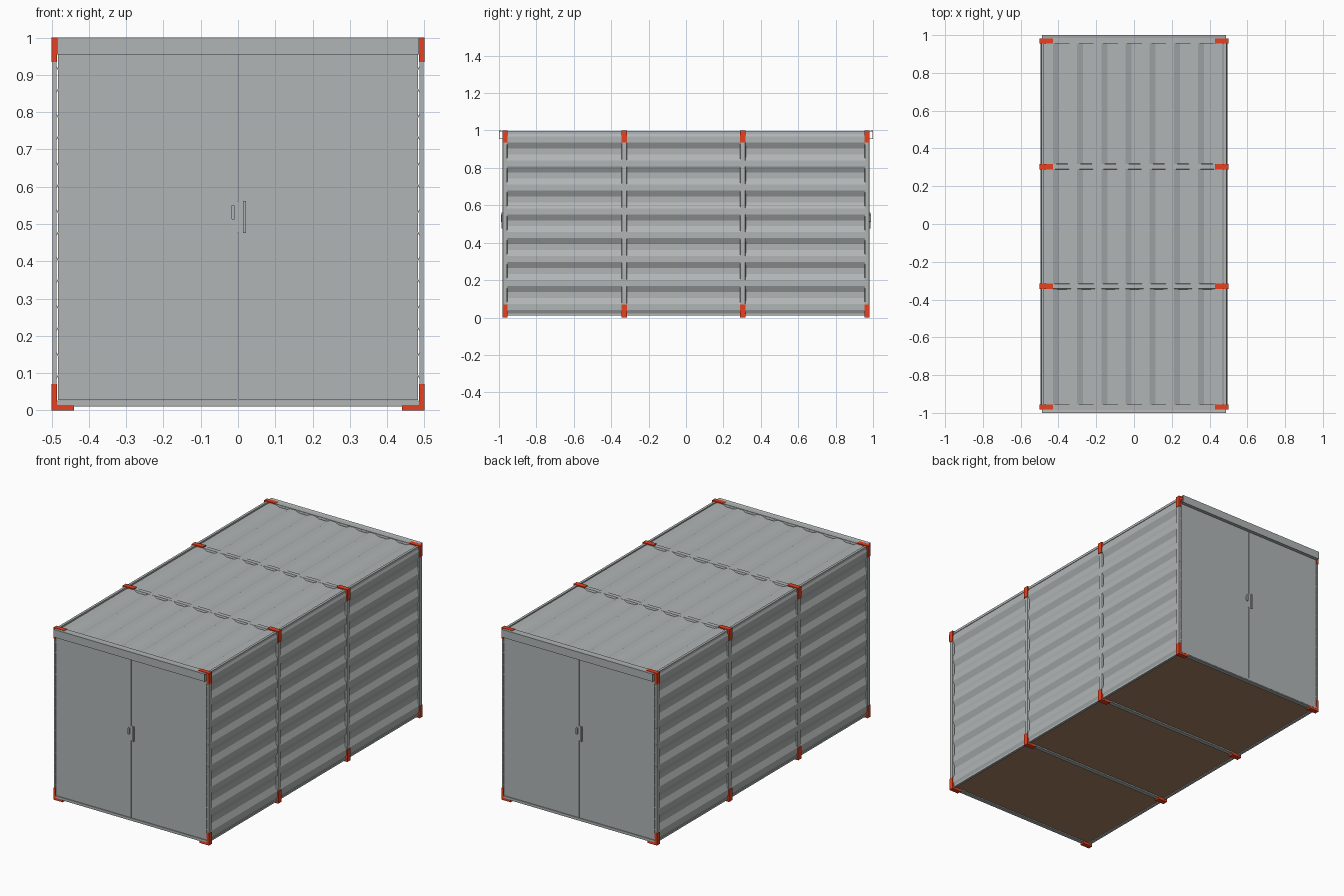
import bpy, bmesh, math
from mathutils import Matrix

if "Cube" in bpy.data.objects:
    bpy.data.objects.remove(bpy.data.objects["Cube"])


def srgb(r, g, b):
    f = lambda c: c / 12.92 if c <= 0.04045 else ((c + 0.055) / 1.055) ** 2.4
    return (f(r / 255), f(g / 255), f(b / 255), 1)


def material(name, col):
    m = bpy.data.materials.new(name)
    m.diffuse_color = srgb(*col)
    m.use_nodes = True
    m.node_tree.nodes["Principled BSDF"].inputs["Base Color"].default_value = m.diffuse_color
    return m


GREY = material("panel_grey", (177, 181, 181))
RED = material("bracket_red", (235, 66, 32))
BROWN = material("floor_brown", (165, 127, 100))


def make(name, verts, faces, mat):
    me = bpy.data.meshes.new(name)
    bm = bmesh.new()
    vs = [bm.verts.new(v) for v in verts]
    for f in faces:
        bm.faces.new([vs[i] for i in f])
    bmesh.ops.recalc_face_normals(bm, faces=bm.faces)
    bm.to_mesh(me)
    bm.free()
    me.materials.append(mat)
    ob = bpy.data.objects.new(name, me)
    bpy.context.collection.objects.link(ob)
    return ob


def prism(name, pts, axis, a, b, mat):
    """Extrude a closed 2D outline from a to b along an axis."""
    n = len(pts)

    def place(p, t):
        return {"x": (t, p[0], p[1]), "y": (p[0], t, p[1]), "z": (p[0], p[1], t)}[axis]
    verts = [place(p, a) for p in pts] + [place(p, b) for p in pts]
    faces = [(i, (i + 1) % n, n + (i + 1) % n, n + i) for i in range(n)]
    faces += [tuple(range(n)), tuple(range(n, 2 * n))]
    return make(name, verts, faces, mat)


def box(name, x0, x1, y0, y1, z0, z1, mat):
    return prism(name, [(x0, y0), (x1, y0), (x1, y1), (x0, y1)], "z", z0, z1, mat)


def wave(start, end, drop, outer, inner, period=0.128, flip=1):
    """Trapezoid corrugation: (position, depth) pairs; 'drop' is the middle of one steep band."""
    def depth(t):
        u = (flip * (t - drop) / period + 0.125) % 1.0
        if u < 0.25:
            k = u * 4
        elif u < 0.5:
            k = 1
        elif u < 0.75:
            k = 1 - (u - 0.5) * 4
        else:
            k = 0
        return inner + (outer - inner) * k
    first = drop - period / 8 - 20 * period
    knots = [first + i * period / 4 for i in range(160)]
    ts = [start] + [t for t in knots if start + 1e-4 < t < end - 1e-4] + [end]
    return [(t, depth(t)) for t in ts]


def sheet(pts, thick):
    return pts + [(t, d - thick) for t, d in reversed(pts)]


RIBS = [-0.968, -0.33, 0.304, 0.968]
END = 0.98

# corrugated side walls
side = sheet(wave(0.012, 0.985, 0.92, 0.495, 0.479), 0.002)
for s, tag in ((1, "right"), (-1, "left")):
    prism(tag + "_wall", [(s * d, z) for z, d in side], "y", -END, END, GREY)

# corrugated roof
roof = sheet(wave(-0.483, 0.483, 0.355, 0.994, 0.980, flip=-1), 0.002)
prism("roof", roof, "y", -END, END, GREY)

# floor
box("floor", -0.478, 0.478, -0.975, 0.975, 0.016, 0.024, BROWN)

# tapered posts, roof ribs and floor cross members, with red corner brackets
for i, y in enumerate(RIBS):
    ends = i in (0, 3)
    w, t = (0.0125, 0.0115) if ends else (0.0155, 0.0125)
    out = 0.498 if ends else 0.4955
    half = 0.013 if ends else 0.0145
    for s, tag in ((1, "right"), (-1, "left")):
        prism(f"{tag}_post_{i}", [(s * 0.487, y - w), (s * out, y - t),
              (s * out, y + t), (s * 0.487, y + w)], "z", 0.012, 0.99, GREY)
        # L-shaped brackets, outline in x and z
        prism(f"{tag}_top_bracket_{i}", [(s * x, z) for x, z in (
            (0.5, 0.935), (0.5, 1), (0.43, 1), (0.43, 0.986), (0.486, 0.986), (0.486, 0.935))],
            "y", y - half, y + half, RED)
        prism(f"{tag}_bottom_bracket_{i}", [(s * x, z) for x, z in (
            (0.5, 0.07), (0.5, 0), (0.44, 0), (0.44, 0.015), (0.486, 0.015), (0.486, 0.07))],
            "y", y - half, y + half, RED)
    prism(f"roof_rib_{i}", [(y - w, 0.984), (y - t, 0.9945), (y + t, 0.9945), (y + w, 0.984)],
          "x", -0.485, 0.485, GREY)
    prism(f"floor_cross_member_{i}", [(y - w, 0.018), (y - t, 0.010), (y + t, 0.010), (y + w, 0.018)],
          "x", -0.485, 0.485, GREY)

# long edge rails
for s, tag in ((1, "right"), (-1, "left")):
    a, b = sorted((s * 0.477, s * 0.491))
    box(tag + "_top_rail", a, b, -END, END, 0.982, 0.996, GREY)
    box(tag + "_bottom_rail", a, b, -END, END, 0.011, 0.022, GREY)

# both ends: the back is the front turned half a circle
for tag, turn in (("front", 0), ("back", math.pi)):
    parts = [
        box(tag + "_left_door", -0.483, -0.002, -0.98, -0.972, 0.028, 0.956, GREY),
        box(tag + "_right_door", 0.002, 0.483, -0.98, -0.972, 0.028, 0.956, GREY),
        box(tag + "_sill", -0.485, 0.485, -0.982, -0.965, 0.014, 0.0265, GREY),
        # open-ended channel header with a raised front lip
        prism(tag + "_header", [(-0.956, 0.998), (-0.985, 0.998), (-0.997, 1), (-1, 1),
              (-1, 0.955), (-0.98, 0.955), (-0.98, 0.958), (-0.997, 0.958),
              (-0.997, 0.995), (-0.956, 0.995)], "x", -0.486, 0.486, GREY),
        # latch
        box(tag + "_latch_cover", -0.008, 0.013, -0.9805, -0.972, 0.476, 0.562, GREY),
        box(tag + "_latch_plate", 0.013, 0.021, -0.987, -0.98, 0.476, 0.562, GREY),
    ]
    # rounded handle outline
    pts = []
    for k in range(12):
        a = 2 * math.pi * k / 12
        pts.append((-0.013 + 0.005 * math.cos(a),
                    0.531 + 0.005 * math.sin(a) + (0.015 if k < 6 else -0.015)))
    parts.append(prism(tag + "_handle", pts, "y", -0.988, -0.979, GREY))
    for ob in parts:
        ob.data.transform(Matrix.Rotation(turn, 4, "Z"))
